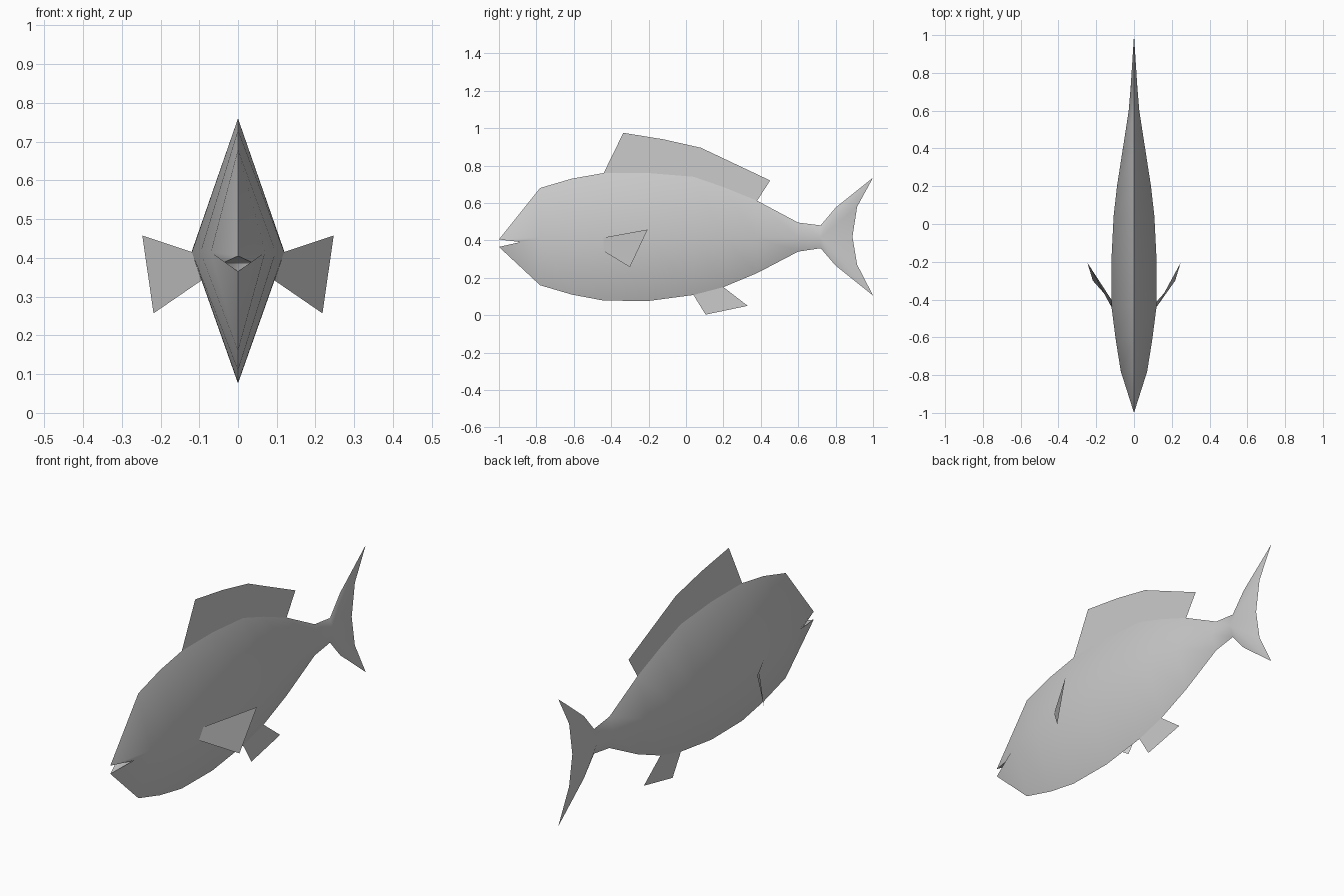
import bpy
import math

cube = bpy.data.objects.get("Cube")
if cube:
    bpy.data.objects.remove(cube, do_unlink=True)

# One plain grey for the whole fish
grey = bpy.data.materials.new("light grey")
grey.use_nodes = True
COLOUR = (0.6, 0.6, 0.6, 1)
grey.diffuse_color = COLOUR
grey.node_tree.nodes["Principled BSDF"].inputs["Base Color"].default_value = COLOUR


def build(name, verts, faces, smooth=False):
    mesh = bpy.data.meshes.new(name)
    mesh.from_pydata(verts, [], faces)
    mesh.materials.append(grey)
    obj = bpy.data.objects.new(name, mesh)
    bpy.context.collection.objects.link(obj)
    bpy.ops.object.select_all(action='DESELECT')
    obj.select_set(True)
    bpy.context.view_layer.objects.active = obj
    bpy.ops.object.mode_set(mode='EDIT')
    bpy.ops.mesh.select_all(action='SELECT')
    bpy.ops.mesh.normals_make_consistent(inside=False)
    bpy.ops.object.mode_set(mode='OBJECT')
    if smooth:
        bpy.ops.object.shade_smooth_by_angle(angle=math.radians(60))
    return obj


def flat_fin(name, outline):
    return build(name, [(0, y, z) for y, z in outline], [range(len(outline))])


# Body: diamond rings from head to tail root (y, top, middle, bottom, half width)
rings = [
    (-0.78, 0.68, 0.415, 0.16, 0.07),
    (-0.61, 0.73, 0.415, 0.11, 0.097),
    (-0.44, 0.76, 0.415, 0.078, 0.119),
    (-0.20, 0.76, 0.415, 0.076, 0.12),
    (0.04, 0.74, 0.415, 0.108, 0.108),
    (0.20, 0.685, 0.415, 0.15, 0.09),
    (0.38, 0.612, 0.415, 0.225, 0.062),
    (0.60, 0.495, 0.415, 0.34, 0.028),
    (0.72, 0.48, 0.415, 0.358, 0.018),
]
verts, faces = [], []
for y, top, mid, bottom, w in rings:
    verts += [(0, y, top), (w, y, mid), (0, y, bottom), (-w, y, mid)]
for r in range(len(rings) - 1):
    for k in range(4):
        a, b = 4 * r + k, 4 * r + (k + 1) % 4
        faces.append((a, b, b + 4, a + 4))

# Head: two lips and two mouth corners, with the open mouth between
upper = len(verts)
lower, left, right = upper + 1, upper + 2, upper + 3
verts += [(0, -1, 0.405), (0, -1, 0.365), (0.037, -0.86, 0.388), (-0.037, -0.86, 0.388)]
for side, corner in ((1, left), (3, right)):
    faces += [(upper, 0, side), (upper, side, corner),
              (lower, corner, side), (lower, side, 2)]
faces += [(upper, left, right), (lower, right, left)]

# Tail: each half thins from the root to a forked edge
root = 4 * (len(rings) - 1)
tail = len(verts)
verts += [(0, 0.80, 0.575), (0, 1.0, 0.735), (0, 0.915, 0.58), (0, 0.89, 0.42),
          (0, 0.915, 0.27), (0, 1.0, 0.105), (0, 0.80, 0.265)]
for side in (root + 1, root + 3):
    loop = [root] + list(range(tail, tail + 7)) + [root + 2]
    faces += [(side, a, b) for a, b in zip(loop, loop[1:])]
build("body", verts, faces, smooth=True)

# Dorsal fin, its base following the back
flat_fin("dorsal_fin", [
    (-0.44, 0.76), (-0.335, 0.975), (-0.12, 0.94), (0.08, 0.895), (0.45, 0.72),
    (0.38, 0.612), (0.20, 0.685), (0.04, 0.74), (-0.20, 0.76)])

# Ventral fin
flat_fin("ventral_fin", [(0.04, 0.108), (0.105, 0.003), (0.33, 0.05), (0.20, 0.15)])

# Pectoral fins swept out and back
for name, s in (("left_pectoral_fin", 1), ("right_pectoral_fin", -1)):
    build(name, [(s * 0.119, -0.44, 0.415), (s * 0.094, -0.44, 0.342),
                 (s * 0.218, -0.30, 0.257), (s * 0.247, -0.205, 0.458)],
          [(0, 1, 2, 3) if s > 0 else (3, 2, 1, 0)])
